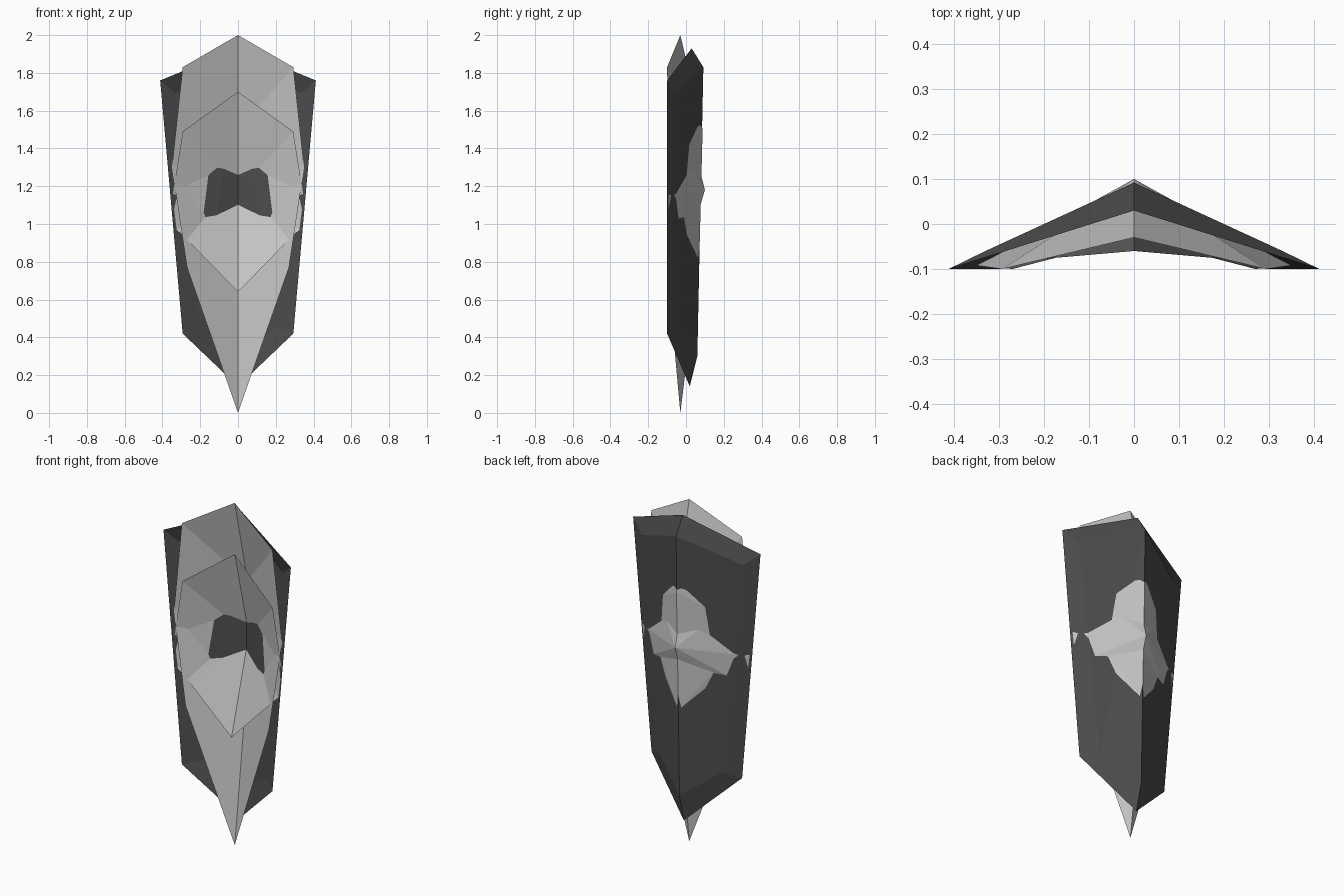
import bpy

if "Cube" in bpy.data.objects:
    bpy.data.objects.remove(bpy.data.objects["Cube"])


def material(name, v):
    m = bpy.data.materials.new(name)
    m.diffuse_color = (v, v, v, 1)
    m.use_nodes = True
    m.node_tree.nodes["Principled BSDF"].inputs["Base Color"].default_value = m.diffuse_color
    return m


def shell(name, verts, faces, mat):
    """Right half of a thin folded shell, mirrored about x = 0."""
    me = bpy.data.meshes.new(name)
    me.from_pydata(verts, [], faces)
    me.materials.append(mat)
    ob = bpy.data.objects.new(name, me)
    bpy.context.collection.objects.link(ob)
    mod = ob.modifiers.new("mirror", 'MIRROR')
    mod.use_clip = True
    mod.merge_threshold = 0.001
    return ob


dark = material("dark_grey", 0.075)
light = material("light_grey", 0.58)

# dark back plate: outer rim, then the inset panel that forms the folded back
shell("back_plate",
      [(0, .03, 1.93), (.412, -.1, 1.76), (.293, -.1, .42), (0, .02, .14),
       (0, .092, 1.83), (.33, -.06, 1.69), (.2, -.042, .45), (0, .06, .3)],
      [(0, 1, 5, 4), (1, 2, 6, 5), (2, 3, 7, 6), (4, 5, 6), (4, 6, 7)], dark)

# long light plate, open to the front, folded back along a central spine
shell("long_plate",
      [(0, -.03, 2), (.293, -.1, 1.83), (.35, -.092, 1.3), (.27, -.1, .77),
       (0, -.03, 0), (0, .088, 1.5), (0, .07, .8)],
      [(0, 1, 5), (1, 2, 5), (2, 6, 5), (2, 3, 6), (3, 4, 6)], light)

# short deep inner plate, its point showing through the back
rim = [(0, -.03, 1.7), (.292, -.097, 1.49), (.347, -.092, 1.15),
       (.325, -.092, .97), (.253, -.082, .9), (0, -.06, .64)]
shell("inner_plate", rim + [(0, .1, 1.18)],
      [(i, i + 1, 6) for i in range(5)], light)
